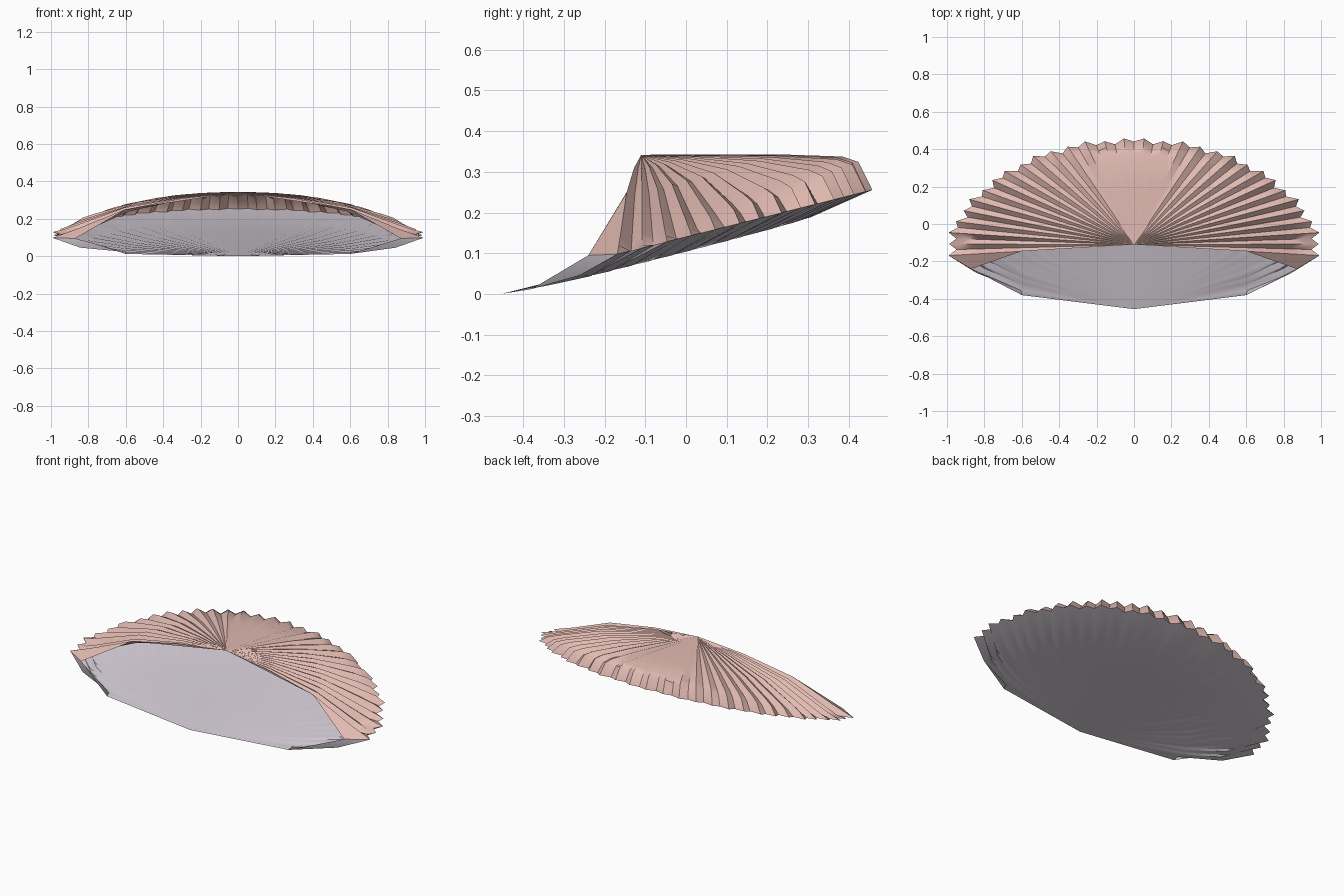
import bpy, bmesh
from math import sin, cos, pi, radians

if "Cube" in bpy.data.objects:
    bpy.data.objects.remove(bpy.data.objects["Cube"])

TEETH = 32
N = TEETH * 2                      # two columns per scalloped tooth
TOP = (0.0, -0.11, 0.342)          # hinge of the upper fan
BASE = (0.0, -0.455, 0.0)          # hinge of the underside


def material(name, rgb):
    m = bpy.data.materials.new(name)
    m.diffuse_color = (*rgb, 1)
    m.use_nodes = True
    m.node_tree.nodes["Principled BSDF"].inputs["Base Color"].default_value = m.diffuse_color
    return m


def rim(t, tooth):
    """Scalloped outer lip of the shelf."""
    wave = 1 + 0.02 * tooth + 0.012 * cos(22 * (t - pi / 2))
    x = 0.98 * cos(t) * (1 - 0.05 * abs(sin(2 * t))) * wave
    y = TOP[1] + 0.555 * sin(t) * wave
    return x, y, 0.09 + 0.165 * (y + 0.2) / 0.655


def column(k):
    """Profile from the upper hinge, around the lip, to the lower hinge."""
    t = radians(-9) + k / N * radians(198)
    s, c = max(0, sin(t)), abs(cos(t))
    tooth = 1 if k % 2 else -1
    rx, ry, rz = rim(t, tooth)
    pts = [TOP]
    # upper fan: fraction of radius, height at the sides, height at the back
    for f, z_side, z_back in ((0.3, 0.31, 0.343), (0.61, 0.25, 0.343),
                              (0.87, 0.145, 0.338), (0.94, 0.12, 0.325)):
        z = z_side + (z_back - z_side) * s + 0.008 * f * (tooth - 1)
        pts.append((rx * f, TOP[1] + (ry - TOP[1]) * f, z))
    pts.append((rx, ry, rz))
    # underside, sagging below a straight line to the hinge
    for f, sag_y, sag_z in ((0.85, 0.05, 0.042), (0.61, 0.075, 0.04), (0.3, 0.037, 0.02)):
        pts.append((rx * f, BASE[1] + (ry - BASE[1]) * f - sag_y * c,
                    max(0.002, rz * f - sag_z * (0.5 + 0.5 * c) + 0.005 * f * tooth)))
    pts.append(BASE)
    # the two end columns pinch to a corner of the open mouth
    if k in (0, N):
        side = 1 if k == 0 else -1
        pts[1] = (0.3 * side, -0.127, 0.296)
        pts[2] = (0.6 * side, -0.145, 0.25)
        for i in range(3, 7):
            pts[i] = (0.87 * side, -0.24, 0.095)
        pts[7] = (0.6 * side, -0.38, 0.012)
        pts[8] = (0.3 * side, -0.4175, 0.006)
    return pts


# open shelf shell: ridged upper fan and fluted underside
bm = bmesh.new()
grid = [[bm.verts.new(p) for p in column(k)] for k in range(N + 1)]
for a, b in zip(grid, grid[1:]):
    for i in range(len(a) - 1):
        f = bm.faces.new((a[i], a[i + 1], b[i + 1], b[i]))
        f.material_index = 0 if i < 5 else 1
bmesh.ops.remove_doubles(bm, verts=bm.verts, dist=0.0001)
bmesh.ops.dissolve_degenerate(bm, edges=bm.edges, dist=0.00001)
bmesh.ops.recalc_face_normals(bm, faces=bm.faces)
mesh = bpy.data.meshes.new("shelf_shell")
bm.to_mesh(mesh)
bm.free()
mesh.materials.append(material("pale pink", (0.75, 0.49, 0.44)))
mesh.materials.append(material("lilac gray", (0.60, 0.55, 0.61)))
shell = bpy.data.objects.new("shelf_shell", mesh)
bpy.context.collection.objects.link(shell)
bpy.context.view_layer.objects.active = shell
shell.select_set(True)
bpy.ops.object.shade_smooth_by_angle(angle=radians(40))
